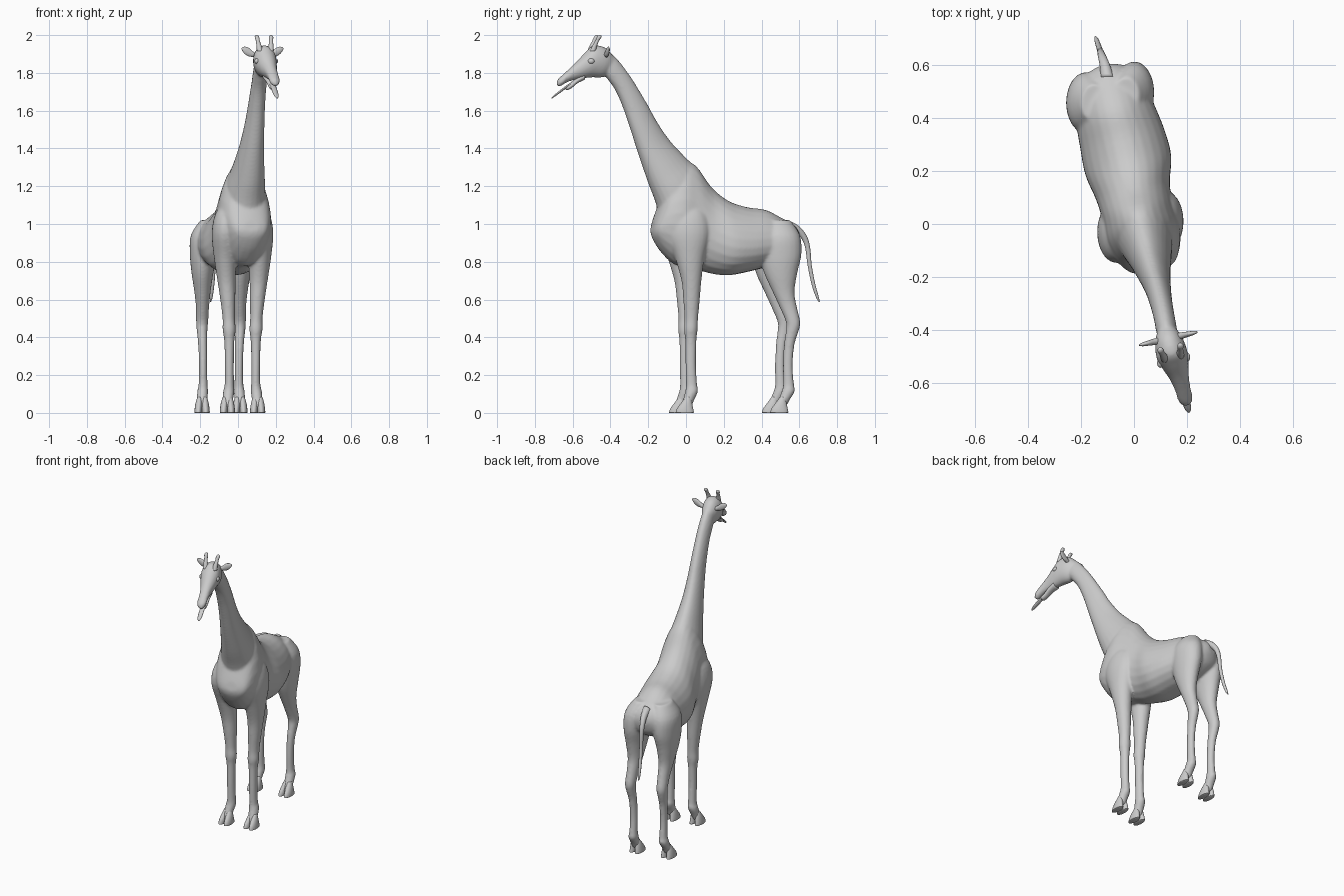
import bpy, bmesh
from math import cos, sin, pi
from mathutils import Vector

LAT = Vector((0.97, 0.22, 0))          # sideways direction of the slightly turned body
MID = [(-.72, .21), (-.6, .178), (-.5, .145), (-.4, .122), (-.3, .105), (-.2, .08), (-.1, .05),
       (0, .025), (.1, 0), (.27, -.03), (.45, -.08), (.6, -.11), (.72, -.15)]


def mid(y):
    """x of the curved midline at y"""
    for (a, xa), (b, xb) in zip(MID, MID[1:]):
        if y <= b:
            return xa + (xb - xa) * (y - a) / (b - a)
    return MID[-1][1]


def on_mid(y, z):
    return Vector((mid(y), y, z))


def section(yb, zb, yt, zt, hw):
    """ring standing across the midline, from a lower to an upper profile point"""
    b, t = on_mid(yb, zb), on_mid(yt, zt)
    return (b + t) / 2, LAT * hw, (t - b) / 2


def catmull(p, t):
    a, b, c, d = p
    return .5 * (2 * b + (c - a) * t + (2 * a - 5 * b + 4 * c - d) * t * t
                 + (3 * b - a - 3 * c + d) * t ** 3)


def loft(name, rings, egg=0, sides=24, steps=4):
    """smooth closed tube through rings of (centre, axis a, axis b)"""
    full = []
    n = len(rings)
    for i in range(n - 1):
        quad = [rings[max(0, min(n - 1, i + k))] for k in (-1, 0, 1, 2)]
        for s in range(steps):
            full.append([catmull([q[j] for q in quad], s / steps) for j in range(3)])
    full.append(rings[-1])
    bm = bmesh.new()
    loops = []
    for c, a, b in full:
        loops.append([bm.verts.new(c + a * cos(2 * pi * k / sides) * (1 - egg * sin(2 * pi * k / sides))
                                   + b * sin(2 * pi * k / sides)) for k in range(sides)])
    for l0, l1 in zip(loops, loops[1:]):
        for k in range(sides):
            j = (k + 1) % sides
            bm.faces.new((l0[k], l0[j], l1[j], l1[k]))
    for l, end in ((loops[0], full[0]), (loops[-1], full[-1])):
        tip = bm.verts.new(end[0])
        for k in range(sides):
            bm.faces.new((l[k], l[(k + 1) % sides], tip))
    bmesh.ops.recalc_face_normals(bm, faces=bm.faces)
    me = bpy.data.meshes.new(name)
    bm.to_mesh(me)
    bm.free()
    me.polygons.foreach_set("use_smooth", [True] * len(me.polygons))
    ob = bpy.data.objects.new(name, me)
    bpy.context.collection.objects.link(ob)
    return ob


def level(c, rx, ry):
    """horizontal ring"""
    return Vector(c), Vector((rx, 0, 0)), Vector((0, ry, 0))


flesh = []

# torso, rump to chest
flesh.append(loft("body", [section(*r) for r in [
    (.60, .91, .595, .96, .03), (.575, .84, .57, .995, .085), (.50, .79, .50, 1.035, .135),
    (.42, .77, .42, 1.075, .15), (.32, .745, .32, 1.09, .162), (.22, .728, .22, 1.125, .165),
    (.12, .74, .13, 1.2, .142), (.03, .77, .05, 1.31, .135), (-.06, .785, -.02, 1.33, .14),
    (-.13, .85, -.09, 1.25, .12), (-.172, .92, -.15, 1.08, .085), (-.182, .96, -.17, 1.02, .04)]], egg=.18))

# neck, shoulders to skull
flesh.append(loft("neck", [section(*r) for r in [
    (-.13, .98, .13, 1.18, .11), (-.155, 1.1, .06, 1.29, .102), (-.20, 1.22, 0, 1.35, .083),
    (-.255, 1.38, -.08, 1.435, .062), (-.30, 1.52, -.15, 1.535, .05), (-.335, 1.62, -.205, 1.635, .044),
    (-.375, 1.71, -.29, 1.775, .04), (-.43, 1.785, -.37, 1.88, .039), (-.47, 1.83, -.43, 1.92, .03)]], egg=.15))

# head, skull to nose
flesh.append(loft("head", [section(*r) for r in [
    (-.395, 1.81, -.385, 1.89, .03), (-.44, 1.777, -.43, 1.935, .052), (-.50, 1.776, -.49, 1.945, .06),
    (-.545, 1.77, -.53, 1.912, .05), (-.59, 1.762, -.575, 1.863, .036), (-.63, 1.75, -.62, 1.82, .03),
    (-.668, 1.728, -.655, 1.788, .029), (-.686, 1.735, -.68, 1.765, .015)]], egg=-.05))

# legs: (sideways, y, z, half width, half depth)
FRONT = [(.07, 0, 1.12, .03, .05), (.085, -.01, 1.05, .06, .10), (.093, -.01, .95, .07, .115),
         (.091, 0, .82, .06, .078), (.085, .01, .70, .048, .053), (.078, .012, .60, .04, .044),
         (.073, .012, .50, .033, .036), (.071, .01, .44, .035, .036), (.07, .01, .38, .027, .03),
         (.07, .01, .25, .024, .028), (.07, .014, .15, .025, .03), (.073, .014, .115, .03, .034),
         (.078, -.005, .065, .028, .03), (.08, -.018, .03, .025, .03)]
HIND = [(.06, .47, 1.02, .05, .07), (.085, .475, .94, .075, .11), (.093, .478, .84, .072, .113),
        (.098, .48, .74, .058, .088), (.098, .495, .64, .043, .058), (.098, .52, .56, .035, .046),
        (.10, .545, .48, .032, .038), (.1, .54, .43, .028, .034), (.097, .525, .36, .024, .028),
        (.095, .518, .25, .022, .026), (.095, .522, .15, .024, .029), (.097, .52, .115, .029, .035),
        (.10, .495, .065, .028, .03), (.10, .478, .03, .025, .03)]
for name, rings, cx in (("front_leg", FRONT, .024), ("hind_leg", HIND, -.09)):
    for s in (-1, 1):
        flesh.append(loft(name, [level((cx + s * u, y + s * u * .22, z), rx, ry) for u, y, z, rx, ry in rings]))
        # cloven hoof: two toes
        u, y = rings[-1][:2]
        for toe in (-1, 1):
            x, yy = cx + s * u + toe * .019, y + s * u * .22
            loft("hoof", [level((x - toe * .006, yy + .012, .085), .012, .014),
                          level((x - toe * .003, yy + .004, .055), .018, .028),
                          level((x, yy - .004, .025), .02, .042),
                          level((x + toe * .001, yy - .006, .004), .0205, .048),
                          level((x + toe * .001, yy - .006, 0), .019, .046)], sides=16)

# fuse the flesh into one smooth skin
bpy.ops.object.select_all(action='DESELECT')
for ob in flesh:
    ob.select_set(True)
bpy.context.view_layer.objects.active = flesh[0]
bpy.ops.object.join()
skin = flesh[0]
rm = skin.modifiers.new("fuse", 'REMESH')
rm.mode = 'VOXEL'
rm.voxel_size = .0075
rm.use_smooth_shade = True
sm = skin.modifiers.new("blend", 'SMOOTH')
sm.factor = .5
sm.iterations = 8

# lower jaw and tongue
loft("lower_jaw", [section(*r) for r in [
    (-.54, 1.762, -.54, 1.80, .03), (-.575, 1.745, -.58, 1.775, .025), (-.605, 1.72, -.61, 1.748, .021),
    (-.628, 1.709, -.633, 1.73, .018), (-.638, 1.713, -.638, 1.722, .008)]], sides=16)
loft("tongue", [section(*r) for r in [
    (-.59, 1.752, -.593, 1.76, .014), (-.63, 1.722, -.635, 1.732, .015), (-.67, 1.692, -.674, 1.702, .015),
    (-.695, 1.674, -.698, 1.682, .012), (-.71, 1.664, -.711, 1.668, .004)]], sides=12)

# ears, horns, eyes, nostril rims
UP, FWD = Vector((0, 0, 1)), Vector((.25, -.97, 0))
for s in (-1, 1):
    base = on_mid(-.432, 1.895)
    loft("ear", [(base + LAT * s * d + UP * h, FWD * t, UP * w) for d, h, t, w in [
        (.035, -.005, .012, .012), (.055, .005, .012, .016), (.075, .015, .01, .023),
        (.095, .024, .008, .02), (.108, .03, .005, .011), (.114, .033, .002, .003)]], sides=14)
    loft("horn", [level(on_mid(y, z) + LAT * s * d, r, r) for y, z, d, r in [
        (-.50, 1.915, .029, .017), (-.49, 1.945, .033, .013), (-.478, 1.97, .036, .0105),
        (-.47, 1.985, .038, .012), (-.466, 1.995, .039, .010), (-.465, 2.0, .039, .003)]], sides=14)
    bpy.ops.mesh.primitive_uv_sphere_add(segments=20, ring_count=12, radius=1,
                                         location=on_mid(-.513, 1.862) + LAT * s * .05)
    eye = bpy.context.object
    eye.name = "eye"
    eye.scale = (.014, .018, .015)
    bpy.ops.object.shade_smooth()

# tail
loft("tail", [(on_mid(y, z), Vector((r, 0, 0)), Vector((0, dy, dz)) * r) for y, z, r, dy, dz in [
    (.55, .99, .026, .4, .9), (.595, .965, .02, .6, .8), (.628, .925, .016, .85, .5), (.645, .87, .013, 1, .2),
    (.655, .78, .011, 1, .1), (.675, .68, .010, .95, .25), (.695, .615, .008, .9, .35), (.706, .588, .003, .9, .35)]],
    sides=14)
